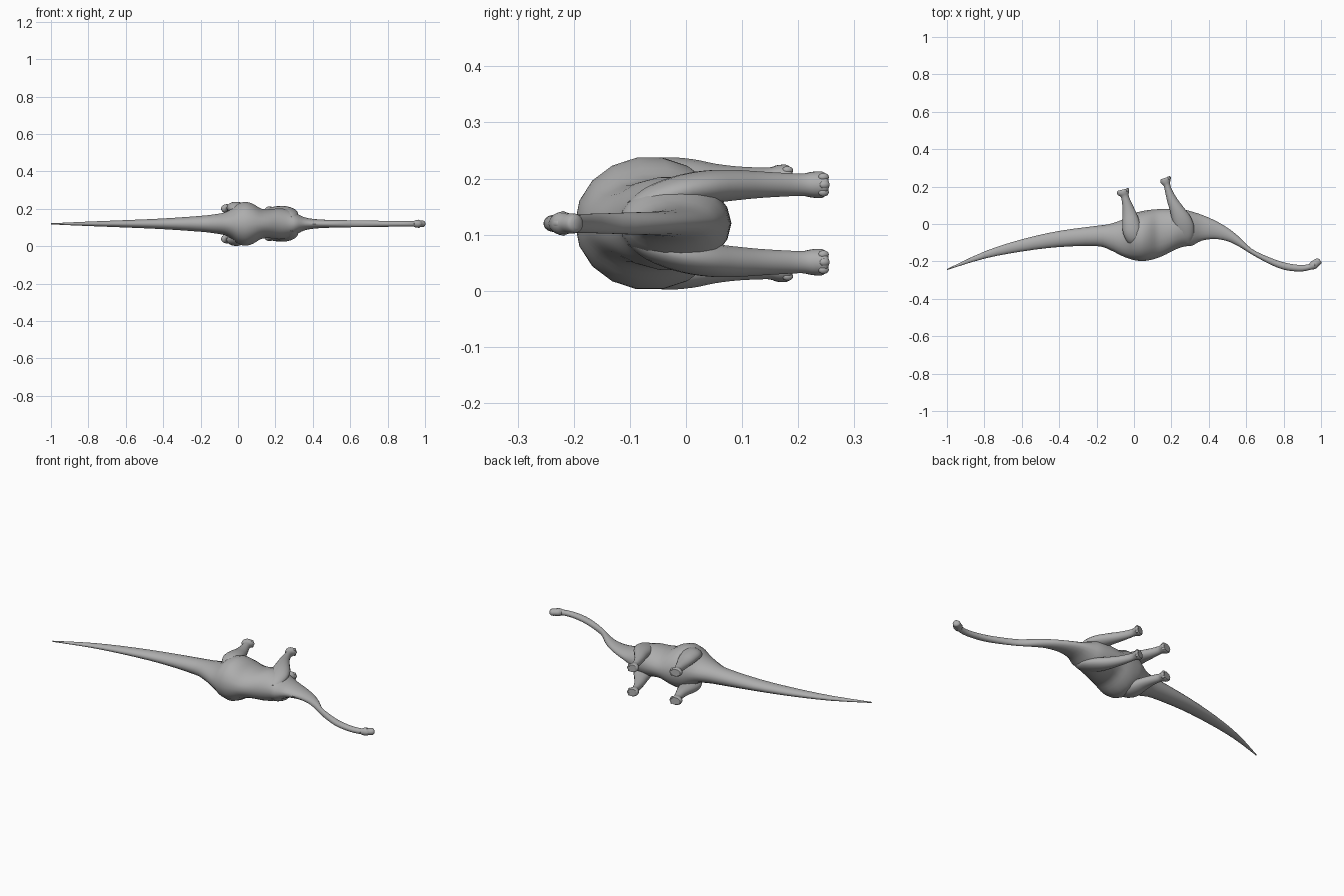
import bpy, bmesh, math
from mathutils import Vector

cube = bpy.data.objects.get("Cube")
if cube:
    bpy.data.objects.remove(cube, do_unlink=True)

MID = 0.12  # height of the animal's plane of symmetry: it lies on its side

hide = bpy.data.materials.new("grey_hide")
hide.use_nodes = True
hide.diffuse_color = (0.42, 0.42, 0.42, 1)
hide.node_tree.nodes["Principled BSDF"].inputs["Base Color"].default_value = (0.42, 0.42, 0.42, 1)


def finish(obj, name):
    obj.name = name
    obj.data.name = name
    obj.data.materials.append(hide)
    bpy.ops.object.select_all(action='DESELECT')
    obj.select_set(True)
    bpy.context.view_layer.objects.active = obj
    bpy.ops.object.shade_smooth_by_angle(angle=math.radians(40))


def smooth_path(rows, steps):
    """Catmull-Rom interpolation between station rows."""
    rows = [Vector(r) for r in rows]
    out = []
    for i in range(len(rows) - 1):
        p0, p1 = rows[max(i - 1, 0)], rows[i]
        p2, p3 = rows[i + 1], rows[min(i + 2, len(rows) - 1)]
        for k in range(steps):
            t = k / steps
            out.append(0.5 * (2 * p1 + (p2 - p0) * t + (2 * p0 - 5 * p1 + 4 * p2 - p3) * t * t
                              + (3 * p1 - p0 - 3 * p2 + p3) * t ** 3))
    return out + [rows[-1]]


def loft(name, rows, angle, side=1, steps=3, sides=18):
    """Skin oval rings; rows are x, y, sideways offset, in-plane radius, sideways radius."""
    a = math.radians(angle)
    axis = Vector((-math.sin(a), math.cos(a), 0))
    bm = bmesh.new()
    rings = []
    for x, y, off, ra, rb in smooth_path(rows, steps):
        centre = Vector((x, y, MID + side * off))
        ring = []
        for i in range(sides):
            t = math.tau * i / sides
            p = centre + axis * (ra * math.cos(t)) + Vector((0, 0, rb * math.sin(t)))
            ring.append(bm.verts.new(p))
        rings.append(ring)
    for r, q in zip(rings, rings[1:]):
        for i in range(sides):
            j = (i + 1) % sides
            bm.faces.new((r[i], r[j], q[j], q[i]))
    bm.faces.new(rings[0])
    bm.faces.new(rings[-1])
    bmesh.ops.recalc_face_normals(bm, faces=bm.faces)
    mesh = bpy.data.meshes.new(name)
    bm.to_mesh(mesh)
    bm.free()
    obj = bpy.data.objects.new(name, mesh)
    bpy.context.collection.objects.link(obj)
    finish(obj, name)


def blob(name, loc, size, turn=0):
    bpy.ops.mesh.primitive_uv_sphere_add(segments=12, ring_count=8, radius=1, location=loc,
                                         rotation=(0, 0, math.radians(turn)))
    obj = bpy.context.object
    obj.scale = size
    finish(obj, name)


# Tail, trunk and neck in one skin: x, back line, belly line, half width
outline = [
    (-1.0, -.246, -.241, .003), (-.8, -.185, -.147, .012), (-.6, -.147, -.082, .020),
    (-.4, -.123, -.037, .029), (-.2, -.118, -.010, .043), (-.13, -.138, .000, .051),
    (-.07, -.168, .020, .062), (-.03, -.184, .042, .084), (0, -.193, .058, .108),
    (.04, -.198, .068, .119), (.08, -.194, .075, .108), (.125, -.182, .079, .082),
    (.17, -.163, .081, .078), (.22, -.137, .080, .084), (.27, -.120, .076, .076),
    (.31, -.116, .066, .058), (.36, -.090, .050, .034), (.43, -.080, .020, .024),
    (.5, -.092, -.020, .021), (.56, -.120, -.067, .020), (.63, -.163, -.133, .018),
    (.72, -.212, -.177, .017), (.8, -.244, -.205, .016), (.88, -.254, -.219, .015),
    (.93, -.248, -.216, .015), (.96, -.236, -.206, .014),
]
loft("body_neck_and_tail", [(x, (b + v) / 2, 0, (v - b) / 2, w) for x, b, v, w in outline], 0)

# Head: skull widening behind the eyes, then a blunt muzzle
loft("head", [
    (.935, -.236, 0, .012, .012), (.948, -.229, 0, .018, .018), (.960, -.220, 0, .023, .021),
    (.972, -.210, 0, .021, .018), (.983, -.202, 0, .020, .018), (.991, -.196, 0, .017, .016),
    (.995, -.193, 0, .008, .009)], 42)
blob("nasal_crest", (.973, -.228, MID), (.014, .009, .009), 38)

# Limbs, from the shoulder or hip down to the sole
front_leg = [
    (.292, -.100, .028, .018, .012), (.286, -.070, .042, .036, .022), (.272, -.020, .057, .050, .027),
    (.252, .030, .064, .049, .030), (.228, .080, .068, .037, .028), (.203, .130, .069, .027, .024),
    (.184, .180, .069, .019, .021), (.176, .208, .069, .018, .020), (.170, .224, .069, .026, .023),
    (.168, .240, .069, .029, .024), (.167, .247, .069, .024, .020)]
hind_leg = [
    (.016, -.120, .052, .024, .018), (.006, -.085, .075, .044, .030), (-.008, -.040, .086, .051, .032),
    (-.017, .010, .084, .046, .031), (-.024, .050, .080, .038, .027), (-.033, .090, .078, .029, .024),
    (-.044, .130, .079, .022, .021), (-.050, .150, .080, .022, .020), (-.057, .163, .081, .031, .023),
    (-.059, .177, .081, .033, .024), (-.060, .184, .081, .028, .020)]

for side, label in ((1, "upper"), (-1, "lower")):
    for part, rows, angle in (("front", front_leg, 109), ("hind", hind_leg, 104)):
        loft(f"{label}_{part}_leg", rows, angle, side)
        # Three toes along the leading edge of the foot
        x, y, off, ra, rb = rows[-2]
        a = math.radians(angle)
        for n in (-1, 0, 1):
            reach = ra * (0.82 if n == 0 else 0.66)
            loc = (x + reach * math.sin(a), y - reach * math.cos(a) - .001,
                   MID + side * off + n * .0135)
            blob(f"{label}_{part}_toe_{n + 2}", loc, (.007, .010, .0075), angle - 90)
    # Eyes
    blob(f"{label}_eye", (.966, -.219, MID + side * .018), (.005, .005, .004))
